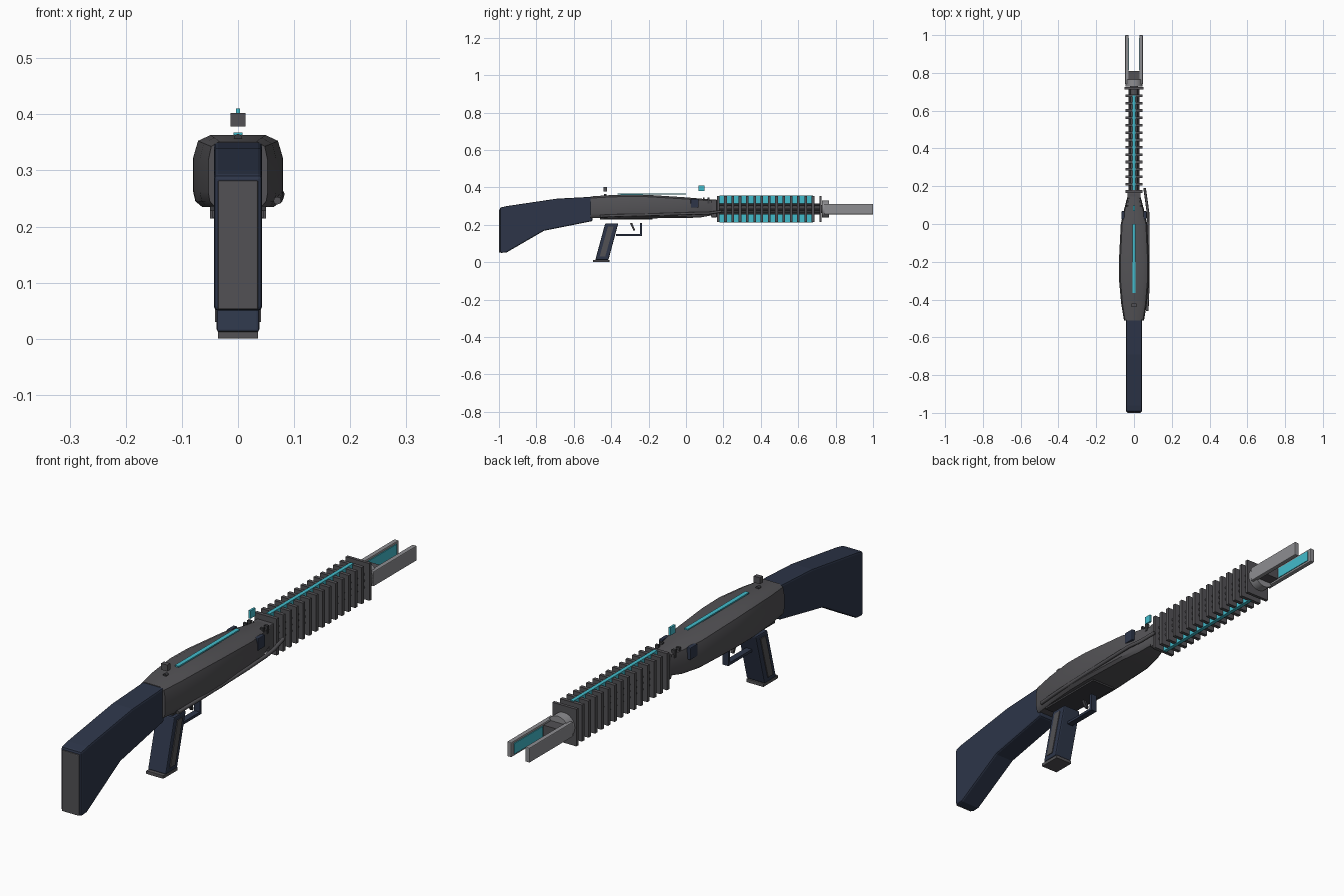
import bpy, bmesh, math
from mathutils import Vector

if "Cube" in bpy.data.objects:
    bpy.data.objects.remove(bpy.data.objects["Cube"])


def material(name, rgb):
    m = bpy.data.materials.new(name)
    m.diffuse_color = (*rgb, 1)
    m.use_nodes = True
    m.node_tree.nodes["Principled BSDF"].inputs["Base Color"].default_value = m.diffuse_color
    return m


GREY = material("dark grey", (0.085, 0.083, 0.09))
NAVY = material("navy", (0.026, 0.036, 0.066))
CYAN = material("cyan", (0.055, 0.5, 0.6))
STEEL = material("light grey", (0.27, 0.27, 0.285))
BLACK = material("charcoal", (0.045, 0.045, 0.05))


def finish(name, bm, mat, bevel=0.0, smooth=False):
    bmesh.ops.recalc_face_normals(bm, faces=bm.faces)
    me = bpy.data.meshes.new(name)
    bm.to_mesh(me)
    bm.free()
    ob = bpy.data.objects.new(name, me)
    bpy.context.collection.objects.link(ob)
    me.materials.append(mat)
    if bevel:
        mod = ob.modifiers.new("bevel", 'BEVEL')
        mod.width, mod.segments = bevel, 2
        mod.limit_method, mod.angle_limit = 'ANGLE', math.radians(40)
    if smooth:
        bpy.ops.object.select_all(action='DESELECT')
        ob.select_set(True)
        bpy.context.view_layer.objects.active = ob
        bpy.ops.object.shade_smooth_by_angle(angle=math.radians(35))
    return ob


def box(name, x, y, z, mat, bevel=0.0):
    """Box from (min, max) ranges."""
    bm = bmesh.new()
    bmesh.ops.create_cube(bm, size=1)
    for v in bm.verts:
        v.co = Vector([(r[0] + r[1]) / 2 + c * (r[1] - r[0])
                       for c, r in zip(v.co, (x, y, z))])
    return finish(name, bm, mat, bevel)


def slab(name, profile, x0, x1, mat, bevel=0.0):
    """Side profile (y, z) extruded across x."""
    bm = bmesh.new()
    face = bm.faces.new([bm.verts.new((x0, y, z)) for y, z in profile])
    ext = bmesh.ops.extrude_face_region(bm, geom=[face])["geom"]
    for v in ext:
        if isinstance(v, bmesh.types.BMVert):
            v.co.x = x1
    return finish(name, bm, mat, bevel)


def loft(name, rings, mat, smooth=False):
    bm = bmesh.new()
    rows = [[bm.verts.new(p) for p in ring] for ring in rings]
    n = len(rows[0])
    for a, b in zip(rows, rows[1:]):
        for i in range(n):
            bm.faces.new((a[i], a[(i + 1) % n], b[(i + 1) % n], b[i]))
    bm.faces.new(rows[0])
    bm.faces.new(rows[-1])
    return finish(name, bm, mat, smooth=smooth)


def cylinder(name, x, z, y0, y1, r, mat, sides=24):
    ring = lambda y: [(x + r * math.cos(i * math.tau / sides), y,
                       z + r * math.sin(i * math.tau / sides)) for i in range(sides)]
    return loft(name, [ring(y0), ring(y1)], mat, smooth=True)


def tube(name, points, r, mat):
    cu = bpy.data.curves.new(name, 'CURVE')
    cu.dimensions = '3D'
    cu.bevel_depth, cu.bevel_resolution, cu.use_fill_caps = r, 2, True
    sp = cu.splines.new('POLY')
    sp.points.add(len(points) - 1)
    for p, co in zip(sp.points, points):
        p.co = (*co, 1)
    ob = bpy.data.objects.new(name, cu)
    bpy.context.collection.objects.link(ob)
    cu.materials.append(mat)


# Stock with butt plate
slab("stock", [(-0.995, 0.05), (-0.96, 0.052), (-0.76, 0.168), (-0.5, 0.22),
               (-0.5, 0.35), (-0.69, 0.34), (-0.96, 0.30), (-0.995, 0.292)],
     -0.043, 0.043, NAVY, 0.007)
box("butt_plate", (-0.036, 0.036), (-1.0, -0.99), (0.052, 0.282), GREY, 0.003)


# Receiver: chamfered cross-sections swept along the length
def section(y, w, zb, zt):
    h = zt - zb
    half = [(0.80, 0), (0.95, 0.08), (1, 0.22), (1, 0.70), (0.9, 0.92), (0.62, 1)]
    right = [(w * a, y, zb + h * b) for a, b in half]
    return right + [(-x, q, z) for x, q, z in reversed(right)]


loft("receiver", [section(*s) for s in (
    (-0.51, 0.053, 0.236, 0.352), (-0.42, 0.068, 0.235, 0.358),
    (-0.30, 0.079, 0.235, 0.363), (-0.20, 0.080, 0.235, 0.360),
    (0.0, 0.070, 0.236, 0.347), (0.08, 0.052, 0.240, 0.340),
    (0.16, 0.030, 0.255, 0.334))], GREY, smooth=True)
box("receiver_floor", (-0.05, 0.05), (-0.46, -0.18), (0.228, 0.238), BLACK)
box("top_light_strip", (-0.008, 0.008), (-0.365, 0.0), (0.363, 0.368), CYAN)

# Side rod along the right of the receiver
tube("side_rod", [(0.070, -0.46, 0.246), (0.074, -0.36, 0.250), (0.076, -0.05, 0.258),
                  (0.074, 0.06, 0.262), (0.066, 0.12, 0.262), (0.056, 0.19, 0.272)],
     0.007, GREY)

# Bracket plates, pins and sights
for s, side in ((1, "right"), (-1, "left")):
    xs = sorted((s * 0.050, s * 0.066))
    box(f"bracket_{side}", xs, (0.025, 0.068), (0.292, 0.338), NAVY, 0.003)
    for y in (0.0, 0.09, 0.115):
        xs = sorted((s * 0.028, s * 0.042))
        box(f"bracket_pin_{side}", xs, (y, y + 0.01), (0.315, 0.345), BLACK)
box("rear_sight", (-0.013, 0.013), (-0.44, -0.422), (0.378, 0.402), GREY)
cylinder("sight_post", 0, 0.358, -0.438, -0.424, 0.007, BLACK, 12)
box("front_sight", (-0.004, 0.004), (0.068, 0.098), (0.38, 0.41), CYAN)

# Grip
slab("grip", [(-0.485, 0.012), (-0.415, 0.012), (-0.362, 0.208), (-0.432, 0.208)],
     -0.038, 0.038, NAVY, 0.005)
for s, side in ((1, "right"), (-1, "left")):
    slab(f"grip_panel_{side}", [(-0.462, 0.03), (-0.432, 0.03), (-0.387, 0.192),
                                (-0.417, 0.192)], s * 0.037, s * 0.041, GREY)
box("grip_base", (-0.036, 0.036), (-0.497, -0.41), (0.0, 0.013), GREY, 0.002)

# Trigger and guard
box("guard_bottom", (-0.012, 0.012), (-0.375, -0.235), (0.14, 0.15), NAVY)
box("guard_front", (-0.012, 0.012), (-0.245, -0.235), (0.14, 0.21), NAVY)
slab("trigger", [(-0.30, 0.21), (-0.288, 0.21), (-0.272, 0.172), (-0.280, 0.168)],
     -0.006, 0.006, BLACK)

# Barrel, cooling fins and glowing spine
box("barrel_collar", (-0.035, 0.035), (0.135, 0.165), (0.24, 0.335), GREY, 0.004)
cylinder("barrel", 0, 0.284, 0.14, 0.74, 0.022, GREY)
for s, side in ((1, "right"), (-1, "left")):
    for z in (0.260, 0.284, 0.308):
        cylinder(f"barrel_rod_{side}", s * 0.024, z, 0.15, 0.72, 0.006, GREY, 8)
box("light_spine", (-0.007, 0.007), (0.18, 0.68), (0.213, 0.357), CYAN)
for i in range(14):
    y = 0.172 + i * 0.039
    box("cooling_fin", (-0.046, 0.046), (y - 0.007, y + 0.007), (0.216, 0.354), GREY)
box("end_fin", (-0.050, 0.050), (0.713, 0.725), (0.214, 0.354), GREY)

# Muzzle with two prongs
cylinder("muzzle_ring", 0, 0.284, 0.728, 0.765, 0.046, STEEL)
box("muzzle_core", (-0.028, 0.028), (0.76, 0.81), (0.262, 0.306), GREY)
for s, side in ((1, "right"), (-1, "left")):
    box(f"prong_{side}", sorted((s * 0.029, s * 0.047)), (0.74, 1.0),
        (0.256, 0.312), STEEL, 0.003)
    box(f"prong_light_{side}", sorted((s * 0.026, s * 0.030)), (0.815, 0.985),
        (0.264, 0.304), CYAN)
